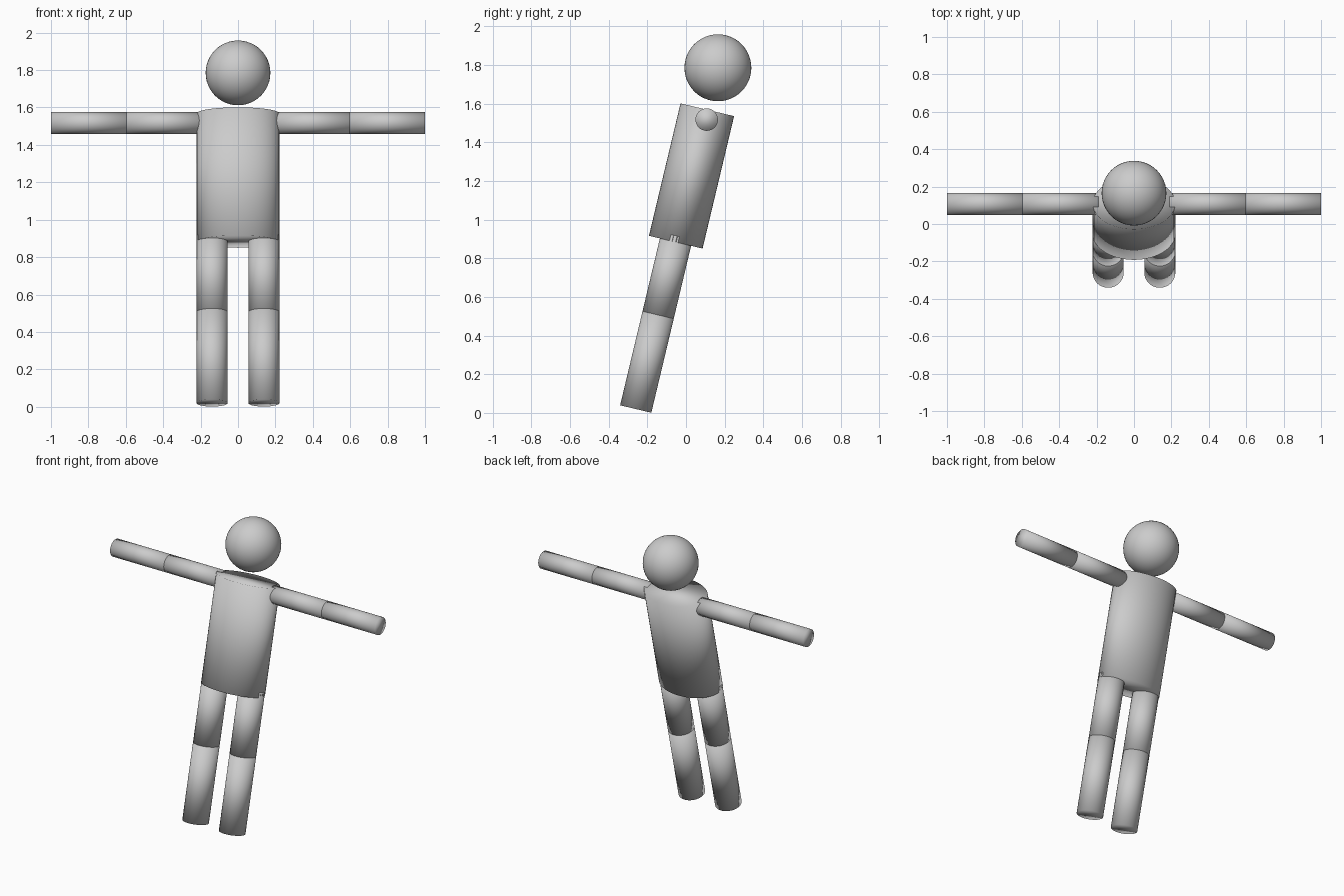
import bpy
from math import radians, sin, cos
from mathutils import Vector

cube = bpy.data.objects.get("Cube")
if cube:
    bpy.data.objects.remove(cube)

# One plain grey for the whole figure
grey = bpy.data.materials.new("plain_grey")
grey.use_nodes = True
colour = (0.6, 0.6, 0.6, 1)
grey.diffuse_color = colour
grey.node_tree.nodes["Principled BSDF"].inputs["Base Color"].default_value = colour

LEAN = radians(13.4)
AXIS = Vector((0, sin(LEAN), cos(LEAN)))


def finish(name):
    obj = bpy.context.object
    obj.name = name
    obj.data.materials.append(grey)
    bpy.ops.object.shade_smooth()
    return obj


def tube(name, start, end, radius, depth_scale=1.0):
    """Closed cylinder between two points, optionally flattened front to back."""
    start, end = Vector(start), Vector(end)
    span = end - start
    bpy.ops.mesh.primitive_cylinder_add(vertices=48, radius=radius, depth=span.length,
                                        location=(start + end) / 2)
    obj = finish(name)
    obj.rotation_euler = Vector((0, 0, 1)).rotation_difference(span).to_euler()
    obj.scale.y = depth_scale
    return obj


# Head, floating above the torso
bpy.ops.mesh.primitive_uv_sphere_add(segments=48, ring_count=24, radius=0.173,
                                     location=(0, 0.165, 1.785))
finish("head")

# Flattened torso, leaning back
hips = Vector((0, -0.053, 0.883))
tube("torso", hips, hips + AXIS * 0.704, 0.221, 0.645)

for side, x in (("left", 1), ("right", -1)):
    # Arms straight out to the sides
    shoulder, elbow, hand = (Vector((x * d, 0.107, 1.517)) for d in (0.19, 0.595, 1.0))
    tube(side + "_upper_arm", shoulder, elbow, 0.058)
    tube(side + "_forearm", elbow, hand, 0.058)

    # Legs follow the lean of the torso
    foot = Vector((x * 0.138, -0.26, 0.02))
    knee = foot + AXIS * 0.5
    tube(side + "_shin", foot, knee, 0.083)
    tube(side + "_thigh", knee, knee + AXIS * 0.42, 0.083)
